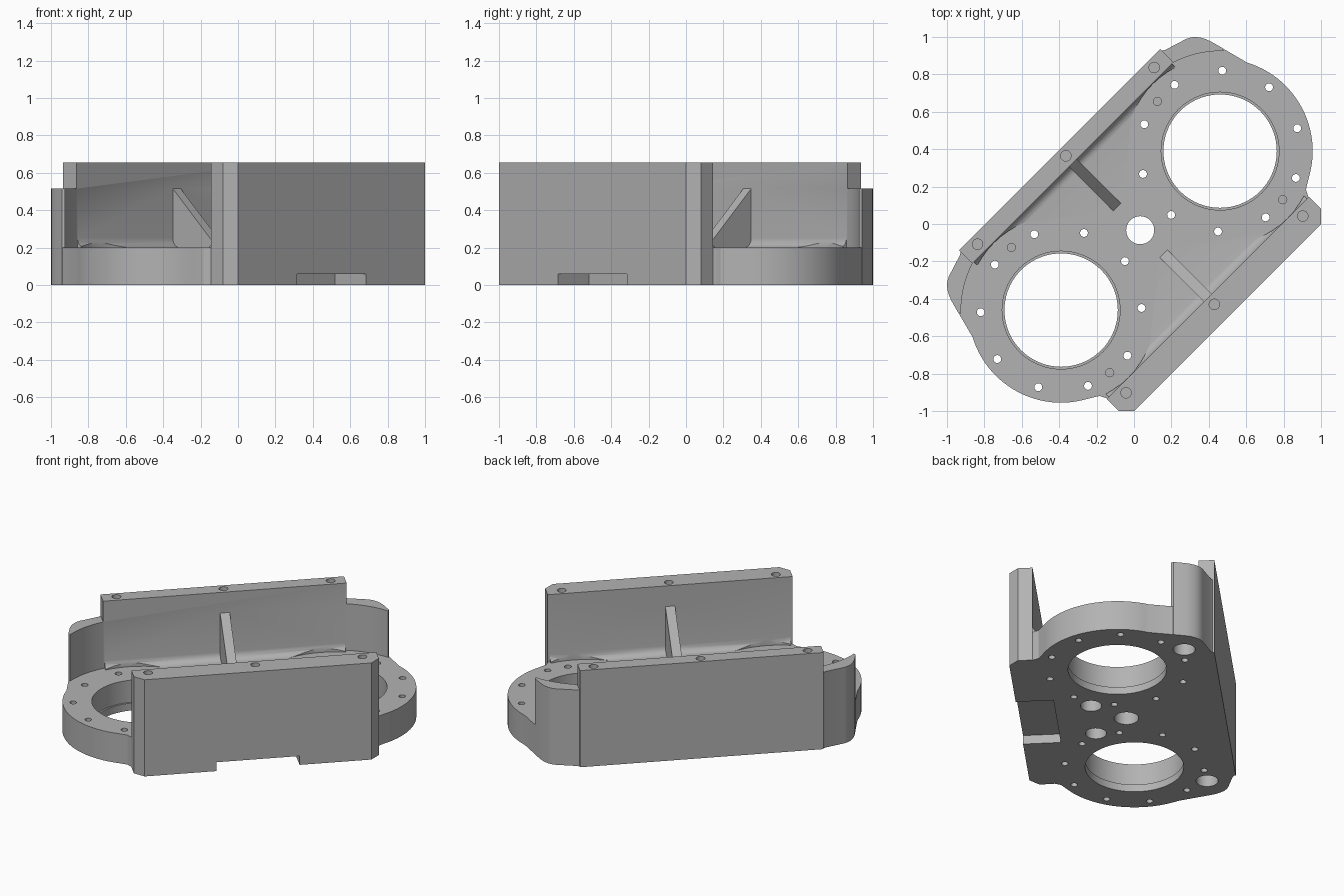
import bpy, bmesh, math
from mathutils import Matrix

if "Cube" in bpy.data.objects:
    bpy.data.objects.remove(bpy.data.objects["Cube"])

# Layout: u runs along the housing, v across it; turned 45 degrees at the end
BORE_U, BORE_V = 0.601, -0.05
FLOOR, EAR_TOP, WALL_TOP = 0.2, 0.515, 0.655

grey = bpy.data.materials.new("cast grey")
grey.diffuse_color = (0.45, 0.45, 0.45, 1)
grey.use_nodes = True
grey.node_tree.nodes["Principled BSDF"].inputs["Base Color"].default_value = grey.diffuse_color


def prism(name, pts, lo, hi, axis="z"):
    """Extrude a closed outline; axis u takes (v, z) outlines, axis z takes (u, v)."""
    def at(p, h):
        return (p[0], p[1], h) if axis == "z" else (h, p[0], p[1])
    bm = bmesh.new()
    a = [bm.verts.new(at(p, lo)) for p in pts]
    b = [bm.verts.new(at(p, hi)) for p in pts]
    bm.faces.new(a)
    bm.faces.new(b)
    for i in range(len(pts)):
        j = (i + 1) % len(pts)
        bm.faces.new((a[i], a[j], b[j], b[i]))
    bmesh.ops.recalc_face_normals(bm, faces=bm.faces)
    me = bpy.data.meshes.new(name)
    bm.to_mesh(me)
    bm.free()
    me.materials.append(grey)
    ob = bpy.data.objects.new(name, me)
    bpy.context.collection.objects.link(ob)
    return ob


def arc(cu, cv, r, a0, a1, n):
    return [(cu + r * math.cos(math.radians(a0 + (a1 - a0) * i / n)),
             cv + r * math.sin(math.radians(a0 + (a1 - a0) * i / n))) for i in range(n + 1)]


def cylinder(u, v, r, lo, hi, n=24):
    return prism("hole_cutter", arc(u, v, r, 0, 360, n)[:-1], lo, hi)


def combine(target, others, op):
    """Apply one boolean with a group of helper solids, then drop the helpers."""
    group = bpy.data.collections.new("helpers")
    for o in others:
        o.hide_render = True
        group.objects.link(o)
    mod = target.modifiers.new("bool", "BOOLEAN")
    mod.operation, mod.solver = op, "EXACT"
    mod.operand_type, mod.collection = "COLLECTION", group
    mod.use_self = True
    bpy.context.view_layer.objects.active = target
    bpy.ops.object.modifier_apply(modifier="bool")
    for o in others:
        bpy.data.objects.remove(o, do_unlink=True)
    bpy.data.collections.remove(group)


def mirror(pts):
    return [(-u, v) for u, v in reversed(pts)]


# Base plate: rounded ends plus the bulging back corners
corner = [(0.979, 0.405), (0.970, 0.427), (0.957, 0.452), (0.940, 0.474),
          (0.921, 0.490), (0.898, 0.502), (0.774, 0.541), (0.755, 0.555)]
side = ([(0.70, -0.62), (0.763, -0.555), (0.78, -0.52)]
        + arc(BORE_U, BORE_V, 0.495, -62, 28, 24) + corner)
housing = prism("housing", side + mirror(side), 0, FLOOR)

# Long walls
c = 0.057
front_wall = prism("front_wall", [(-0.764, -0.559), (-0.764, -0.707 + c), (-0.764 + c, -0.707),
                                  (0.764 - c, -0.707), (0.764, -0.707 + c), (0.764, -0.559)],
                   0, WALL_TOP)
back_wall = prism("back_wall", [(-0.76, 0.463), (0.76, 0.463), (0.76, 0.562), (-0.76, 0.562)],
                  0, WALL_TOP)
parts = [front_wall, back_wall]

# Curved lips at the back corners
lip = [(0.74, 0.47)] + arc(BORE_U, BORE_V, 0.535, 72.5, 43, 16) + [(1.0, 0.33)] + corner + [(0.74, 0.55)]
parts += [prism("lip", p, 0, EAR_TOP) for p in (lip, mirror(lip))]

# Triangular stiffening ribs
for name, v, s in (("back_rib", 0.463, 1), ("front_rib", -0.559, -1)):
    prof = [(v + s * 0.02, 0.1), (v + s * 0.02, EAR_TOP), (v, EAR_TOP),
            (v - s * 0.335, FLOOR), (v - s * 0.335, 0.1)]
    parts.append(prism(name, prof, -0.03, 0.03, "u"))

# Soft fillets at the wall feet, relieved around the bores
for v, s in ((0.463, 1), (-0.559, -1)):
    curve = arc(v - s * 0.05, FLOOR + 0.05, 0.05, -90, -90 + s * 90, 6)
    strip = prism("foot_fillet", [(v + s * 0.02, 0.15), (v - s * 0.05, 0.15)] + curve
                  + [(v + s * 0.02, FLOOR + 0.05)], -0.75, 0.75, "u")
    combine(strip, [cylinder(e * BORE_U, BORE_V, 0.508, 0.1, 0.4, 64) for e in (-1, 1)], "DIFFERENCE")
    parts.append(strip)

for part in parts:
    combine(housing, [part], "UNION")

# Centre hole and underside slot
cuts = [cylinder(0, -0.047, 0.075, -0.1, 0.4, 40),
        prism("slot_cutter", [(-0.26, -0.8), (0.26, -0.8), (0.26, -0.474), (-0.26, -0.474)], -0.1, 0.06)]
for s in (-1, 1):
    # Stepped bores with a ring of ten bolt holes
    cuts.append(cylinder(s * BORE_U, BORE_V, 0.303, -0.1, 0.4, 72))
    cuts.append(cylinder(s * BORE_U, BORE_V, 0.315, 0.05, 0.41, 72))
    for k in range(10):
        a = math.radians(7.5 + 36 * k)
        cuts.append(cylinder(s * (BORE_U + 0.43 * math.cos(a)), BORE_V + 0.43 * math.sin(a),
                             0.021, -0.1, 0.3, 16))
    # Blind dowel holes in the floor
    cuts += [cylinder(s * 0.552, 0.375, 0.022, 0.1, 0.3, 16),
             cylinder(s * 0.654, -0.47, 0.022, 0.1, 0.3, 16)]
    # Blind sockets underneath
    cuts += [cylinder(s * 0.81, 0.38, 0.068, -0.1, 0.12, 32),
             cylinder(s * 0.17, -0.25, 0.065, -0.1, 0.12, 32)]
# Screw holes in the wall tops
for u in (-0.668, 0, 0.668):
    cuts += [cylinder(u, -0.608, 0.028, 0.56, 0.8, 20), cylinder(u, 0.515, 0.028, 0.56, 0.8, 20)]
combine(housing, cuts, "DIFFERENCE")

# Turn to the diagonal and shade
housing.data.transform(Matrix.Rotation(math.radians(45), 4, "Z"))
bpy.ops.object.select_all(action="DESELECT")
housing.select_set(True)
bpy.context.view_layer.objects.active = housing
bpy.ops.object.shade_smooth_by_angle(angle=math.radians(30))
